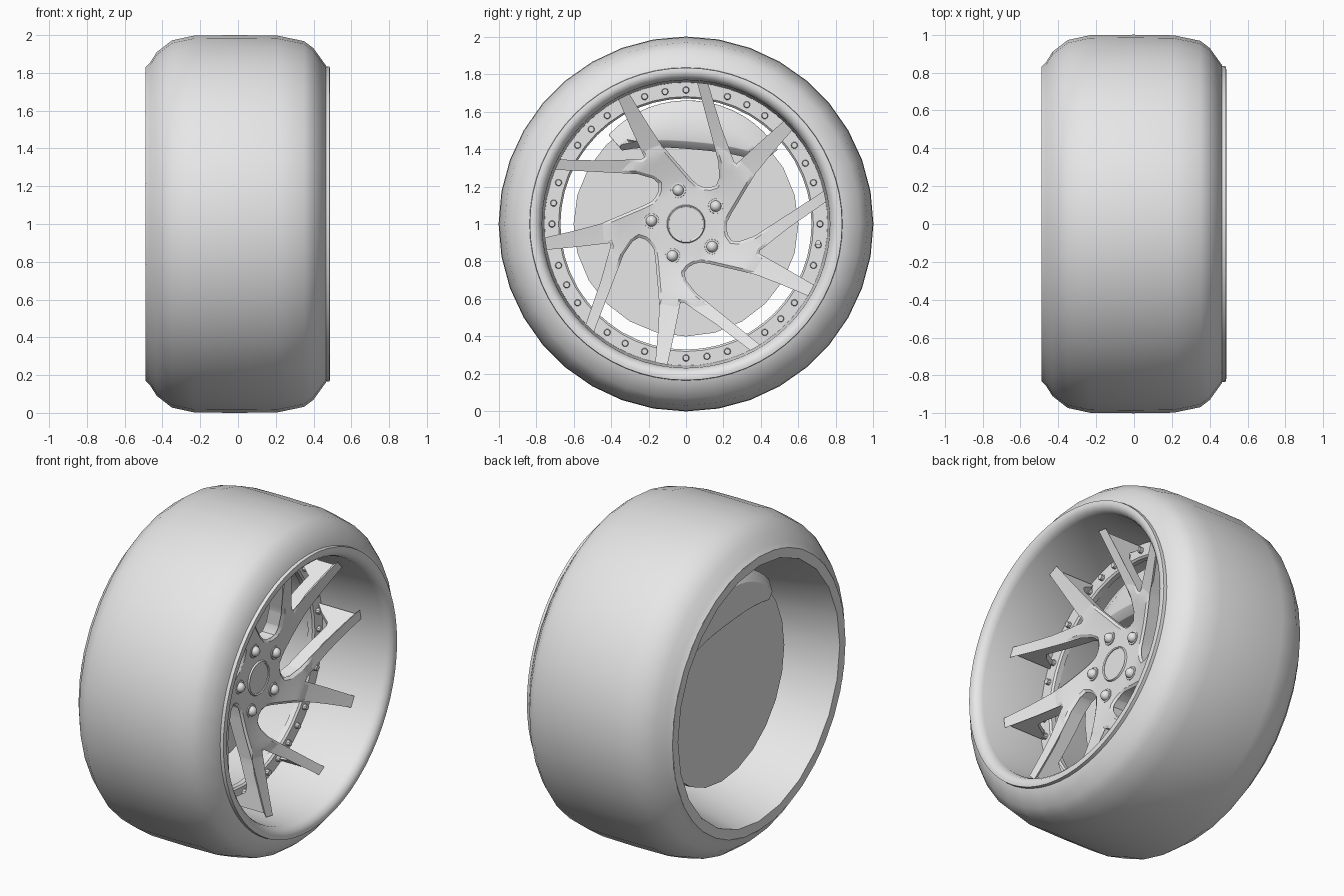
import bpy, bmesh
from math import sin, cos, pi, radians, hypot
from mathutils import Matrix, Vector

if "Cube" in bpy.data.objects:
    bpy.data.objects.remove(bpy.data.objects["Cube"])

grey = bpy.data.materials.new("light_grey")
grey.use_nodes = True
grey.diffuse_color = (0.8, 0.8, 0.8, 1)
grey.node_tree.nodes["Principled BSDF"].inputs["Base Color"].default_value = (0.8, 0.8, 0.8, 1)


def finish(bm, name, angle=35):
    """Turn a bmesh built around the axle into a shaded object at axle height."""
    bmesh.ops.recalc_face_normals(bm, faces=bm.faces)
    mesh = bpy.data.meshes.new(name)
    bm.to_mesh(mesh)
    bm.free()
    obj = bpy.data.objects.new(name, mesh)
    obj.location.z = 1
    bpy.context.collection.objects.link(obj)
    mesh.materials.append(grey)
    bpy.ops.object.select_all(action='DESELECT')
    obj.select_set(True)
    bpy.context.view_layer.objects.active = obj
    bpy.ops.object.shade_smooth_by_angle(angle=radians(angle))
    return obj


def lathe(name, profile, segs, angle=35):
    """Spin a closed (x, radius) profile around the axle."""
    bm = bmesh.new()
    rings = []
    for i in range(segs):
        a = 2 * pi * i / segs
        rings.append([bm.verts.new((x, r * cos(a), r * sin(a))) for x, r in profile])
    n = len(profile)
    for i in range(segs):
        a, b = rings[i], rings[(i + 1) % segs]
        for j in range(n):
            k = (j + 1) % n
            bm.faces.new((a[j], a[k], b[k], b[j]))
    return finish(bm, name, angle)


def add_cylinder(bm, x0, x1, r, segs, y=0, z=0, r_end=None):
    place = Matrix.Translation(((x0 + x1) / 2, y, z)) @ Matrix.Rotation(pi / 2, 4, 'Y')
    bmesh.ops.create_cone(bm, cap_ends=True, segments=segs, radius1=r,
                          radius2=r if r_end is None else r_end,
                          depth=x1 - x0, matrix=place)


def cylinder(name, x0, x1, r, segs):
    bm = bmesh.new()
    add_cylinder(bm, x0, x1, r, segs)
    return finish(bm, name)


def polar(r, deg):
    return r * cos(radians(deg)), r * sin(radians(deg))


def ramp(value, start, end):
    return min(1, max(0, (value - start) / (end - start)))


# Tyre and two-piece rim
lathe("tyre", [(-0.47, 0.79), (-0.49, 0.83), (-0.465, 0.855), (-0.43, 0.91), (-0.35, 0.972),
               (-0.23, 0.998), (0, 1), (0.21, 0.997), (0.35, 0.968), (0.40, 0.93),
               (0.465, 0.84), (0.465, 0.79)], 36, 50)
lathe("outer_lip", [(0.465, 0.835), (0.485, 0.833), (0.488, 0.815), (0.482, 0.795), (0.465, 0.778),
                    (0.44, 0.768), (0.05, 0.755), (0.03, 0.755), (0.03, 0.785), (0.44, 0.80)],
      64, 50)
lathe("bolt_ring", [(0.04, 0.765), (0.04, 0.68), (0.03, 0.67), (0, 0.67), (0, 0.765)], 48)
lathe("inner_barrel", [(0.03, 0.675), (-0.10, 0.69), (-0.45, 0.765), (-0.49, 0.775),
                       (-0.49, 0.83), (-0.45, 0.80), (0.02, 0.78)], 24)

# Forked spokes: one fifth of the outline, repeated round the hub
FORK = [(0.218, -70), (0.245, -60), (0.305, -49), (0.375, -41.5), (0.46, -36), (0.60, -32.5),
        (0.757, -30.5), (0.757, -25.5), (0.58, -24), (0.42, -22), (0.42, -19.5), (0.55, -2),
        (0.757, 9), (0.757, 13.5), (0.553, 5.8), (0.37, -10), (0.30, -18), (0.26, -20),
        (0.232, -15), (0.218, -7)]
bm = bmesh.new()
rim_verts = [bm.verts.new((0, *polar(r, a + 72 * k))) for k in range(5) for r, a in FORK]
face = bm.faces.new(rim_verts)
face.normal_update()
border = list(face.edges)
bmesh.ops.inset_individual(bm, faces=[face], thickness=0.015, use_even_offset=True)
for v in face.verts:
    v.co.x = -0.1
out = bmesh.ops.extrude_edge_only(bm, edges=border)["geom"]
back = [v for v in out if isinstance(v, bmesh.types.BMVert)]
for v in back:
    v.co.x = -1
bmesh.ops.holes_fill(bm, edges=[e for e in bm.edges if e.is_boundary], sides=0)
# Slice into cells so the front can be dished and the back hollowed
for axis in (Vector((0, 1, 0)), Vector((0, 0, 1))):
    for i in range(-19, 20):
        bmesh.ops.bisect_plane(bm, geom=bm.verts[:] + bm.edges[:] + bm.faces[:],
                               plane_co=axis * (i * 0.04 + 0.003), plane_no=axis, dist=1e-5)
bmesh.ops.triangulate(bm, faces=bm.faces)
for v in bm.verts:
    r = hypot(v.co.y, v.co.z)
    dish = 0.125 + 0.175 * max(0, (r - 0.2) / 0.55) ** 1.2
    if v.co.x < -0.5:
        # Arms are slim, with a foot at the tip reaching back to the bolt ring
        foot = ramp(r, 0.64, 0.72)
        v.co.x = (dish - 0.095) * (1 - foot) + 0.035 * foot
    else:
        # Chamfered edges near the hub turn into a groove along each arm
        v.co.x = dish + v.co.x * (-0.12 + 0.32 * ramp(r, 0.40, 0.52))
finish(bm, "spokes", 30)

# Hub, centre cap and its rim
cylinder("hub", -0.14, 0.06, 0.2, 32)
cylinder("centre_cap", 0.05, 0.138, 0.09, 32)
lathe("cap_rim", [(0.10, 0.088), (0.142, 0.09), (0.146, 0.097), (0.13, 0.106), (0.10, 0.106)], 32)

# Lug nuts in collars
bm = bmesh.new()
for k in range(5):
    y, z = polar(0.185, 31 + 72 * k)
    add_cylinder(bm, 0.10, 0.143, 0.044, 16, y, z, 0.040)
    bmesh.ops.create_uvsphere(bm, u_segments=14, v_segments=8, radius=0.03,
                              matrix=Matrix.Translation((0.143, y, z)))
finish(bm, "lug_nuts")

# Rivets round the bolt ring, and the valve
bm = bmesh.new()
for k in range(40):
    y, z = polar(0.715, 9 * k)
    add_cylinder(bm, 0.03, 0.06, 0.02, 10, y, z, 0.015)
finish(bm, "ring_bolts")
bm = bmesh.new()
add_cylinder(bm, 0.03, 0.11, 0.014, 10, *polar(0.712, -8))
finish(bm, "valve")

# Brake disc and caliper
cylinder("brake_disc", -0.24, -0.15, 0.6, 24)
bm = bmesh.new()
STEPS = 16
loops = []
for i in range(STEPS + 1):
    t = 2 * i / STEPS - 1
    inner, outer = 0.40 + 0.12 * t * t, 0.66 - 0.03 * t * t
    angle = 85 + 46 * t
    loops.append([bm.verts.new((x, *polar(r, angle))) for x, r in
                  ((-0.32, inner), (-0.04, inner), (0.0, inner + 0.04), (0.0, outer - 0.09),
                   (-0.05, outer), (-0.27, outer), (-0.32, outer - 0.06))])
for a, b in zip(loops, loops[1:]):
    for j in range(len(a)):
        k = (j + 1) % len(a)
        bm.faces.new((a[j], a[k], b[k], b[j]))
bm.faces.new(loops[0])
bm.faces.new(loops[-1])
caliper = finish(bm, "brake_caliper", 50)
bevel = caliper.modifiers.new("Bevel", 'BEVEL')
bevel.width = 0.015
bevel.segments = 2
